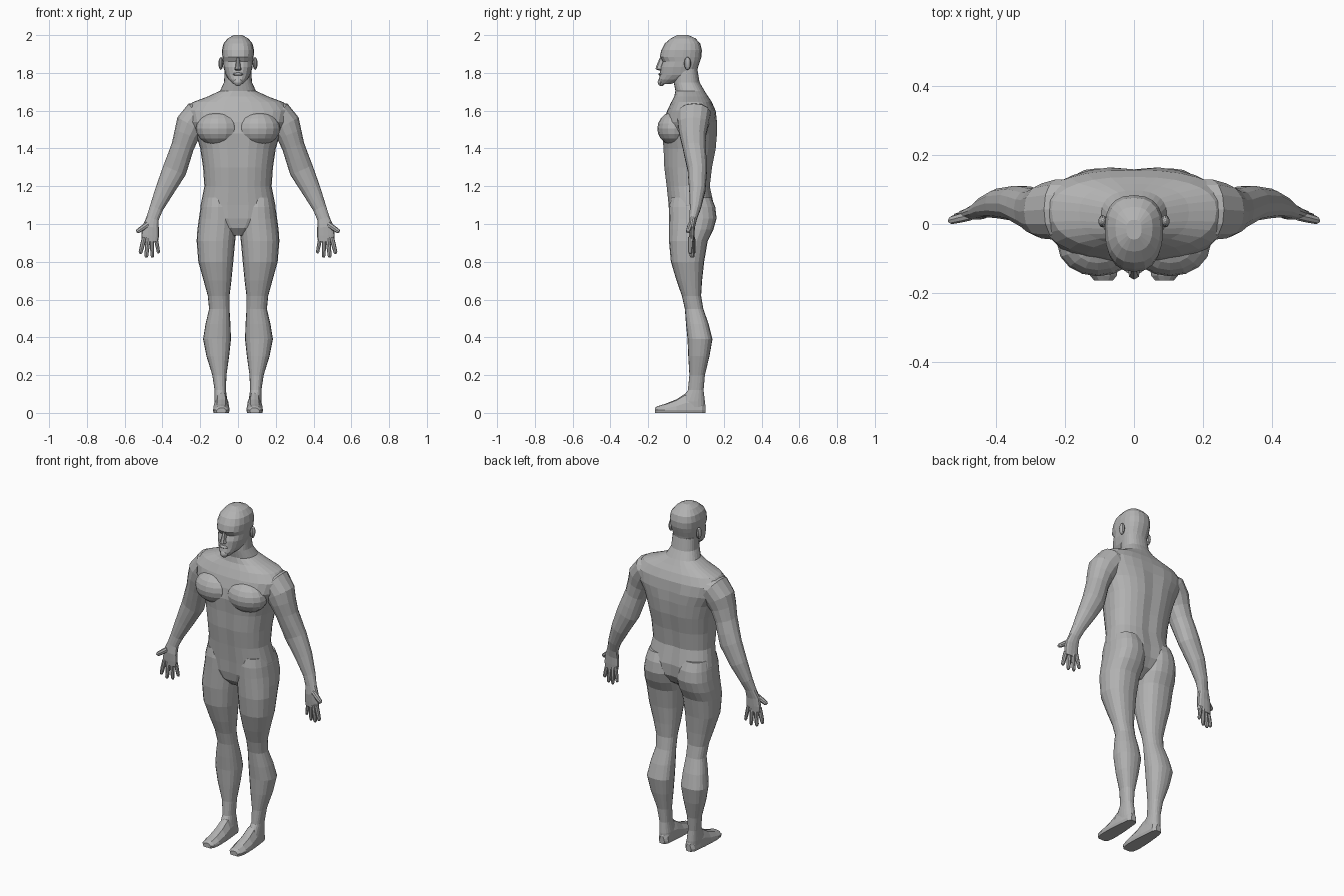
import bpy, bmesh, math
from mathutils import Vector

mat = bpy.data.materials.new("plain grey")
mat.diffuse_color = (0.45, 0.45, 0.45, 1)


def finish(name, bm, mirror):
    bmesh.ops.recalc_face_normals(bm, faces=bm.faces)
    me = bpy.data.meshes.new(name)
    bm.to_mesh(me)
    bm.free()
    me.materials.append(mat)
    ob = bpy.data.objects.new(name, me)
    bpy.context.collection.objects.link(ob)
    if mirror:
        ob.modifiers.new("Mirror", 'MIRROR').use_mirror_merge = False
    return ob


def loft(name, rings, mirror=False):
    """Skin a list of equal-length closed rings and cap both ends."""
    bm = bmesh.new()
    vs = [[bm.verts.new(p) for p in r] for r in rings]
    n = len(vs[0])
    for a, b in zip(vs, vs[1:]):
        for i in range(n):
            j = (i + 1) % n
            bm.faces.new((a[i], a[j], b[j], b[i]))
    bm.faces.new(vs[0])
    bm.faces.new(vs[-1])
    return finish(name, bm, mirror)


def sp(v, p):
    return math.copysign(abs(v) ** p, v)


def level(z, x0, x1, yf, yb, ym=None, p=0.85, n=20, groove=0.0):
    """Horizontal ring: x range, front and back depth, y of widest point."""
    cx, w = (x0 + x1) / 2, (x1 - x0) / 2
    ym = yf * 0.45 + yb * 0.55 if ym is None else ym
    out = []
    for i in range(n):
        t = 2 * math.pi * i / n
        c, s = sp(math.cos(t), p), sp(math.sin(t), p)
        y = ym + s * ((yb - ym) if s > 0 else (ym - yf))
        if abs(c) < 0.05:
            y -= math.copysign(groove, s)
        out.append((cx + w * c, y, z))
    return out


def tube(name, path, n=12, mirror=True):
    """Limb along a path in the xz plane: (x, y, z, half width, half depth)."""
    rings = []
    for i, (x, y, z, w, d) in enumerate(path):
        a, b = path[max(i - 1, 0)], path[min(i + 1, len(path) - 1)]
        t = Vector((b[0] - a[0], 0, b[2] - a[2])).normalized()
        u = Vector((-t.z, 0, t.x))
        ring = []
        for k in range(n):
            ang = 2 * math.pi * k / n
            ring.append(Vector((x, y, z)) + u * w * sp(math.cos(ang), 0.9)
                        + Vector((0, d * sp(math.sin(ang), 0.9), 0)))
        rings.append(ring)
    return loft(name, rings, mirror)


def ball(name, c, r, mirror=True, seg=16):
    bm = bmesh.new()
    bmesh.ops.create_uvsphere(bm, u_segments=seg, v_segments=10, radius=1)
    for v in bm.verts:
        v.co = Vector(c) + Vector([v.co[k] * r[k] for k in range(3)])
    return finish(name, bm, mirror)


# Torso with neck: z, half width, front, back
torso = [(.94, .05, -.04, .05), (.98, .13, -.075, .11), (1.03, .19, -.09, .145),
         (1.10, .198, -.095, .15), (1.20, .178, -.105, .128), (1.30, .185, -.118, .14),
         (1.40, .20, -.122, .16), (1.48, .225, -.13, .167), (1.54, .265, -.122, .167),
         (1.60, .28, -.10, .157), (1.645, .24, -.078, .137), (1.675, .16, -.062, .117),
         (1.705, .095, -.056, .098), (1.75, .074, -.065, .072), (1.82, .07, -.06, .06)]
loft("torso", [level(z, -w, w, f, b, groove=.008 if 1 < z < 1.6 else 0, n=28)
               for z, w, f, b in torso])

# Chest muscles
ball("chest_muscle", (.105, -.06, 1.505), (.118, .092, .09))

# Head: z, half width, front, back
head = [(1.74, .024, -.138, -.085), (1.765, .05, -.144, .0), (1.79, .066, -.138, .055),
        (1.83, .077, -.135, .064), (1.86, .08, -.124, .074), (1.885, .083, -.139, .082),
        (1.92, .085, -.131, .084), (1.955, .077, -.113, .076), (1.983, .054, -.08, .05),
        (2.0, .022, -.045, .012)]
loft("head", [level(z, -w, w, f, b, p=.82) for z, w, f, b in head])

# Face details
loft("nose", [level(z, -w, w, f, -.10, n=8) for z, w, f in
              [(1.812, .014, -.14), (1.82, .019, -.162), (1.835, .014, -.158), (1.88, .009, -.139)]])
ball("mouth", (0, -.13, 1.793), (.03, .016, .009), False, 10)
ball("chin_beard", (0, -.13, 1.752), (.024, .02, .022), False, 10)
ball("ear", (.091, .008, 1.85), (.013, .018, .034), True, 10)

# Legs: z, inner x, outer x, front, back
leg = [(1.14, .03, .185, -.08, .135), (1.09, .012, .198, -.09, .155), (1.03, .006, .207, -.09, .162),
       (.97, .008, .215, -.09, .145), (.91, .015, .219, -.09, .115), (.80, .025, .21, -.08, .096),
       (.70, .035, .182, -.05, .085), (.62, .045, .16, -.022, .08), (.55, .045, .153, -.006, .092),
       (.47, .04, .172, 0, .12), (.39, .037, .185, .008, .14), (.30, .047, .167, .012, .124),
       (.20, .061, .136, .018, .1), (.12, .064, .124, .01, .093), (.06, .055, .124, -.03, .1),
       (.03, .055, .122, -.03, .1)]
loft("leg", [level(*s) for s in leg], True)

# Feet: lofted from heel to toe: y, inner x, outer x, top z
foot = [(.102, .07, .105, .045), (.085, .056, .118, .075), (.04, .052, .124, .11),
        (0, .048, .128, .105), (-.05, .045, .132, .072), (-.11, .044, .133, .048),
        (-.15, .05, .128, .036), (-.165, .062, .115, .026)]
rings = []
for y, a, b, h in foot:
    m, q = (a + b) / 2, (b - a) / 4
    rings.append([(a + .004, y, 0), (b - .004, y, 0), (b, y, .015), (b - .003, y, h * .5),
                  (m + q, y, h * .92), (m, y, h), (m - q, y, h * .95), (a + .003, y, h * .55),
                  (a, y, .015)])
loft("foot", rings, True)

# Arm from shoulder to palm
tube("arm", [(.17, .045, 1.585, .06, .085), (.215, .042, 1.575, .078, .09),
             (.25, .038, 1.525, .081, .082), (.271, .036, 1.475, .068, .072),
             (.293, .042, 1.41, .06, .062), (.315, .052, 1.345, .062, .058),
             (.336, .06, 1.285, .064, .052), (.388, .06, 1.18, .05, .044),
             (.432, .05, 1.085, .036, .03), (.452, .038, 1.03, .033, .021),
             (.462, .03, .985, .043, .018), (.465, .03, .94, .047, .015),
             (.466, .03, .908, .042, .012)], 14)

# Fingers and thumb: base x, y, z to tip x, y, z
for name, a, b, r in [("index_finger", (.496, .022, .93), (.518, .022, .842), .012),
                      ("middle_finger", (.476, .027, .925), (.486, .03, .822), .012),
                      ("ring_finger", (.456, .033, .925), (.453, .037, .822), .011),
                      ("little_finger", (.436, .038, .93), (.42, .043, .845), .010),
                      ("thumb", (.475, .025, 1.0), (.537, .01, .957), .014)]:
    A, B = Vector(a), Vector(b)
    tube(name, [(*A.lerp(B, t), r * k, r * k) for t, k in
                [(0, 1.05), (.5, 1), (.9, .85), (1, .5)]], 8)
